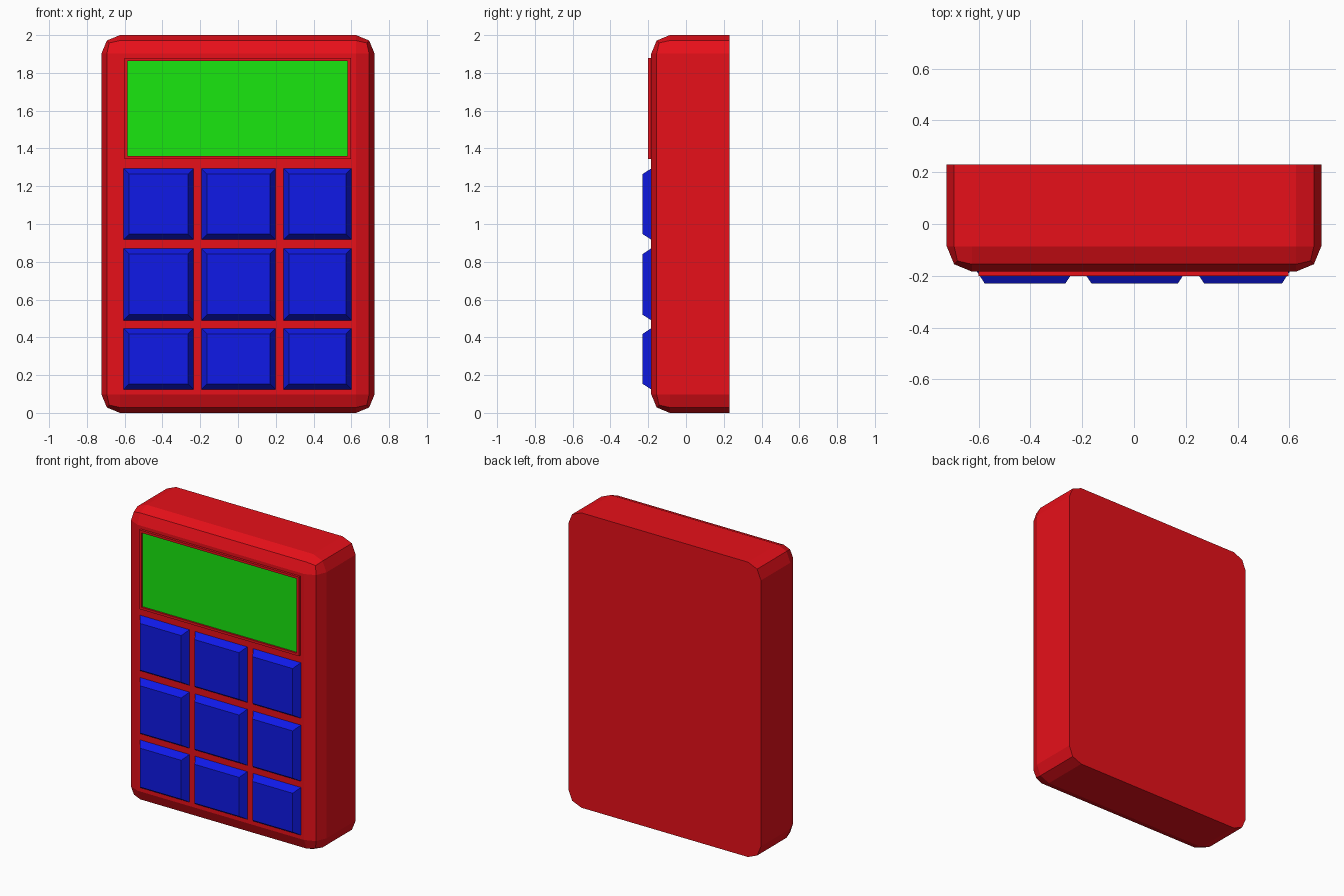
import bpy, bmesh

if "Cube" in bpy.data.objects:
    bpy.data.objects.remove(bpy.data.objects["Cube"])

FRONT, BACK = -0.184, 0.229   # body faces in y


def material(name, rgb):
    m = bpy.data.materials.new(name)
    m.diffuse_color = (*rgb, 1.0)
    m.use_nodes = True
    m.node_tree.nodes["Principled BSDF"].inputs["Base Color"].default_value = m.diffuse_color
    return m


RED = material("red_plastic", (0.8, 0.005, 0.01))
GREEN = material("green_screen", (0.01, 0.8, 0.005))
BLUE = material("blue_keys", (0.005, 0.01, 0.8))


def box(bm, x0, x1, y0, y1, z0, z1):
    bmesh.ops.create_cube(bm, size=1)
    for v in bm.verts:
        v.co = (x1 if v.co.x > 0 else x0,
                y1 if v.co.y > 0 else y0,
                z1 if v.co.z > 0 else z0)


def finish(bm, name, *mats):
    bmesh.ops.recalc_face_normals(bm, faces=bm.faces)
    me = bpy.data.meshes.new(name)
    bm.to_mesh(me)
    bm.free()
    for m in mats:
        me.materials.append(m)
    ob = bpy.data.objects.new(name, me)
    bpy.context.collection.objects.link(ob)
    return ob


def front_face(bm):
    return min(bm.faces, key=lambda f: f.calc_center_median().y)


# Body: rounded everywhere except the flat back rim
bm = bmesh.new()
box(bm, -0.723, 0.723, FRONT, BACK, 0, 2)
edges = [e for e in bm.edges if any(v.co.y < 0 for v in e.verts)]
bmesh.ops.bevel(bm, geom=edges, offset=0.098, offset_type='OFFSET',
                segments=2, profile=0.5, affect='EDGES')
finish(bm, "body", RED)

# Display: raised red frame with a slightly recessed green screen
bm = bmesh.new()
box(bm, -0.6, 0.597, -0.2, FRONT + 0.03, 1.343, 1.88)
face = front_face(bm)
bmesh.ops.inset_region(bm, faces=[face], thickness=0.023)
inner = bmesh.ops.extrude_discrete_faces(bm, faces=[face])["faces"][0]
inner.material_index = 1
for v in inner.verts:
    v.co.y += 0.012
finish(bm, "display", RED, GREEN)

# Keys: tapered blocks in a three by three grid
columns = [(-0.606, -0.235), (-0.194, 0.199), (0.241, 0.601)]
rows = [(0.917, 1.294), (0.49, 0.871), (0.124, 0.448)]
for r, (z0, z1) in enumerate(rows, 1):
    for c, (x0, x1) in enumerate(columns, 1):
        bm = bmesh.new()
        box(bm, x0, x1, FRONT - 0.046, FRONT, z0, z1)
        cx, cz = (x0 + x1) / 2, (z0 + z1) / 2
        for v in front_face(bm).verts:
            v.co.x -= 0.03 if v.co.x > cx else -0.03
            v.co.z -= 0.03 if v.co.z > cz else -0.03
        finish(bm, f"key_row{r}_column{c}", BLUE)
